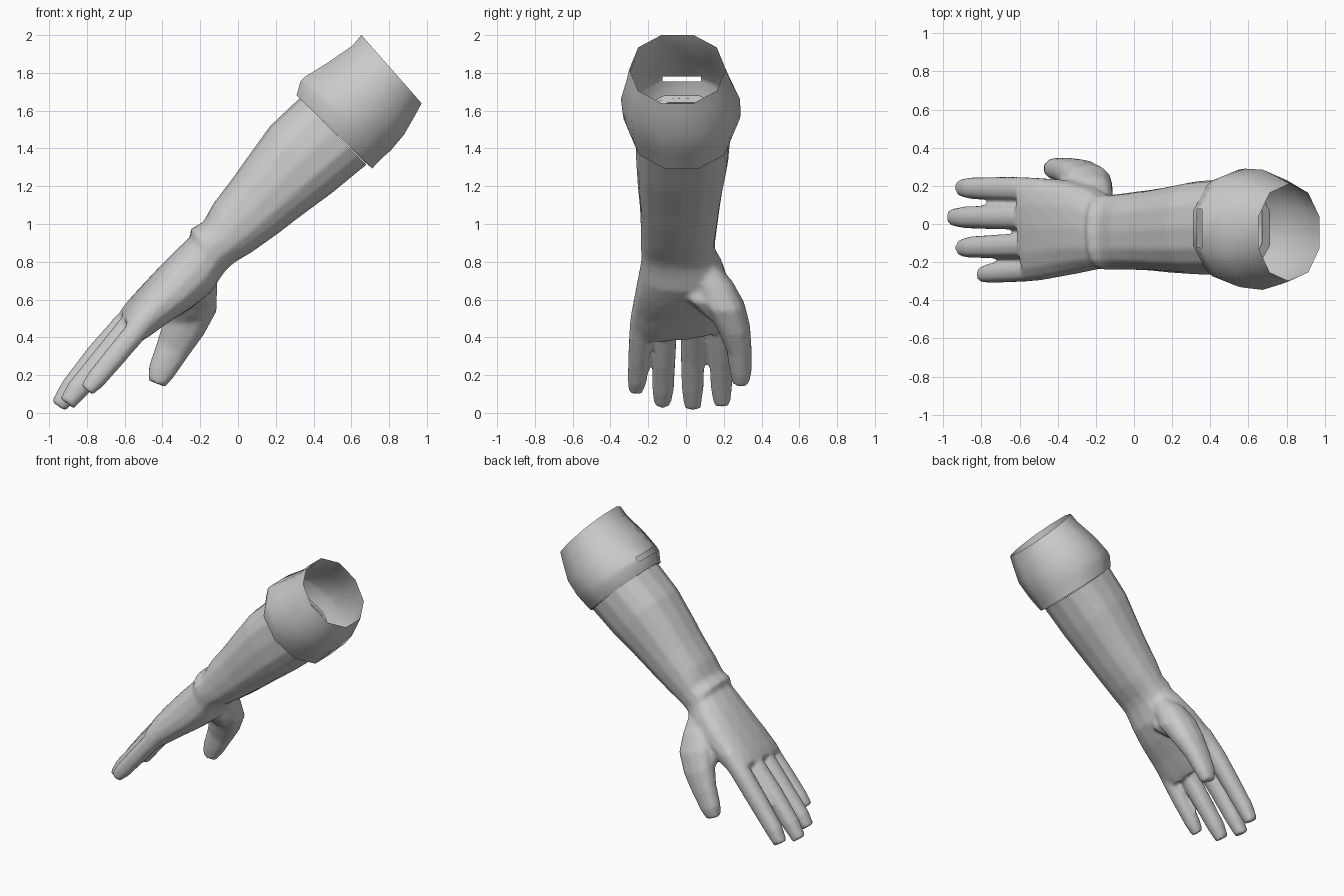
import bpy, bmesh, math
from mathutils import Vector

if "Cube" in bpy.data.objects:
    bpy.data.objects.remove(bpy.data.objects["Cube"])


def spow(v, e):
    return math.copysign(abs(v) ** e, v)


def smooth_shade(ob):
    bpy.ops.object.select_all(action='DESELECT')
    ob.select_set(True)
    bpy.context.view_layer.objects.active = ob
    bpy.ops.object.shade_smooth_by_angle(angle=math.radians(50))


def loft(name, rings, n=14, e=0.85, cap_start=False, cap_end=False, holes=(), phase=0.0):
    """Skin rings given as (top_x, top_z, bottom_x, bottom_z, y_min, y_max, [tilt])."""
    bm = bmesh.new()
    loops = []
    for r in rings:
        tx, tz, bx, bz, y0, y1 = r[:6]
        tilt = r[6] if len(r) > 6 else 0.0
        c = Vector(((tx + bx) / 2, (y0 + y1) / 2, (tz + bz) / 2))
        up = Vector(((tx - bx) / 2, 0, (tz - bz) / 2))
        loop = []
        for i in range(n):
            a = 2 * math.pi * (i + phase) / n
            s = spow(math.sin(a), e)
            p = c + up * spow(math.cos(a), e) + up.normalized() * tilt * s
            p.y += s * (y1 - y0) / 2
            loop.append(bm.verts.new(p))
        loops.append(loop)
    for k in range(len(loops) - 1):
        for i in range(n):
            if (k, i) not in holes:
                j = (i + 1) % n
                bm.faces.new((loops[k][i], loops[k][j], loops[k + 1][j], loops[k + 1][i]))
    if cap_start:
        bm.faces.new(loops[0])
    if cap_end:
        bm.faces.new(loops[-1])
    bmesh.ops.recalc_face_normals(bm, faces=bm.faces)
    me = bpy.data.meshes.new(name)
    bm.to_mesh(me)
    bm.free()
    ob = bpy.data.objects.new(name, me)
    bpy.context.collection.objects.link(ob)
    smooth_shade(ob)
    return ob


def digit(name, pts, n=10):
    """Tapered digit along (x, y, z, half_width_y, half_thickness) points."""
    rings = []
    for i, (x, y, z, w, t) in enumerate(pts):
        a, b = pts[max(i - 1, 0)], pts[min(i + 1, len(pts) - 1)]
        d = Vector((b[0] - a[0], b[2] - a[2])).normalized()
        nx, nz = d.y * t, -d.x * t
        rings.append((x + nx, z + nz, x - nx, z - nz, y - w, y + w))
    return loft(name, rings, n, 0.85, True, True)


# forearm sleeve running into the flat of the hand
arm = loft("forearm_and_hand", [
    (0.35, 1.69, 0.70, 1.33, -0.265, 0.24),
    (0.17, 1.52, 0.50, 1.165, -0.265, 0.225),
    (0.04, 1.34, 0.33, 1.04, -0.255, 0.195),
    (-0.03, 1.24, 0.22, 0.955, -0.245, 0.18),
    (-0.13, 1.11, 0.08, 0.855, -0.24, 0.165),
    (-0.185, 1.01, -0.02, 0.795, -0.24, 0.155),
    (-0.25, 0.975, -0.06, 0.76, -0.24, 0.155),
    (-0.255, 0.93, -0.09, 0.72, -0.235, 0.165),
    (-0.31, 0.88, -0.14, 0.64, -0.245, 0.20),
    (-0.41, 0.78, -0.24, 0.56, -0.265, 0.23, 0.01),
    (-0.51, 0.67, -0.37, 0.48, -0.285, 0.24, 0.02),
    (-0.585, 0.58, -0.475, 0.41, -0.30, 0.245, 0.03),
    (-0.62, 0.53, -0.53, 0.38, -0.30, 0.245, 0.035),
], n=16, e=0.8, cap_start=True, cap_end=True)
parts = [arm]

# four fingers: (y at knuckle, y at tip, half width, joints in x/z)
FINGERS = {
    "index_finger": (0.18, 0.19, 0.063, [(-.47, .60), (-.60, .455), (-.72, .305), (-.85, .14), (-.905, .05)]),
    "middle_finger": (0.035, 0.035, 0.064, [(-.47, .605), (-.60, .465), (-.74, .31), (-.88, .135), (-.95, .035)]),
    "ring_finger": (-0.11, -0.125, 0.063, [(-.46, .58), (-.59, .435), (-.71, .29), (-.85, .125), (-.905, .05)]),
    "little_finger": (-0.235, -0.265, 0.057, [(-.45, .54), (-.55, .42), (-.65, .30), (-.75, .18), (-.80, .12)]),
}
for name, (ya, yb, w, path) in FINGERS.items():
    pts = []
    for i, (x, z) in enumerate(path):
        k = (0.95, 1.04, 1.0, 0.92, 0.7)[i]
        pts.append((x, ya + (yb - ya) * i / 4, z, w * k, w * k * 1.02))
    parts.append(digit(name, pts))

# thumb, and the fleshy web joining it to the palm
parts.append(digit("thumb", [
    (-0.17, 0.09, 0.80, 0.06, 0.06),
    (-0.205, 0.15, 0.69, 0.10, 0.10),
    (-0.235, 0.20, 0.58, 0.11, 0.13),
    (-0.285, 0.25, 0.46, 0.09, 0.115),
    (-0.345, 0.28, 0.34, 0.068, 0.092),
    (-0.405, 0.29, 0.22, 0.058, 0.073),
    (-0.43, 0.29, 0.155, 0.043, 0.05),
], n=12))
parts.append(digit("thumb_web", [
    (-0.20, 0.05, 0.74, 0.07, 0.06),
    (-0.25, 0.11, 0.64, 0.13, 0.13),
    (-0.30, 0.17, 0.55, 0.09, 0.12),
    (-0.34, 0.22, 0.47, 0.04, 0.06),
], n=12))

# fuse hand and arm into one skin
bpy.ops.object.select_all(action='DESELECT')
for p in parts:
    p.select_set(True)
bpy.context.view_layer.objects.active = arm
bpy.ops.object.join()
rm = arm.modifiers.new("fuse", 'REMESH')
rm.mode = 'VOXEL'
rm.voxel_size = 0.013
sm = arm.modifiers.new("soften", 'SMOOTH')
sm.factor = 0.5
sm.iterations = 5
for m in ("fuse", "soften"):
    bpy.ops.object.modifier_apply(modifier=m)

# open the sleeve's upper end inside the cuff
bm = bmesh.new()
bm.from_mesh(arm.data)
bmesh.ops.bisect_plane(bm, geom=bm.verts[:] + bm.edges[:] + bm.faces[:],
                       plane_co=(0.50, 0, 1.495), plane_no=(1, 0, 1), clear_outer=True)
bm.to_mesh(arm.data)
bm.free()
smooth_shade(arm)

# open, turned-over cuff with a narrow slit on top
loft("cuff", [
    (0.35, 1.65, 0.68, 1.32, -0.26, 0.23),
    (0.30, 1.69, 0.72, 1.285, -0.30, 0.255),
    (0.32, 1.765, 0.78, 1.345, -0.33, 0.285),
    (0.345, 1.79, 0.82, 1.38, -0.335, 0.29),
    (0.46, 1.86, 0.89, 1.465, -0.345, 0.285),
    (0.60, 1.955, 0.945, 1.565, -0.315, 0.235),
    (0.645, 2.01, 0.98, 1.63, -0.30, 0.21),
], n=10, e=0.95, phase=0.5, holes={(2, 9)})
